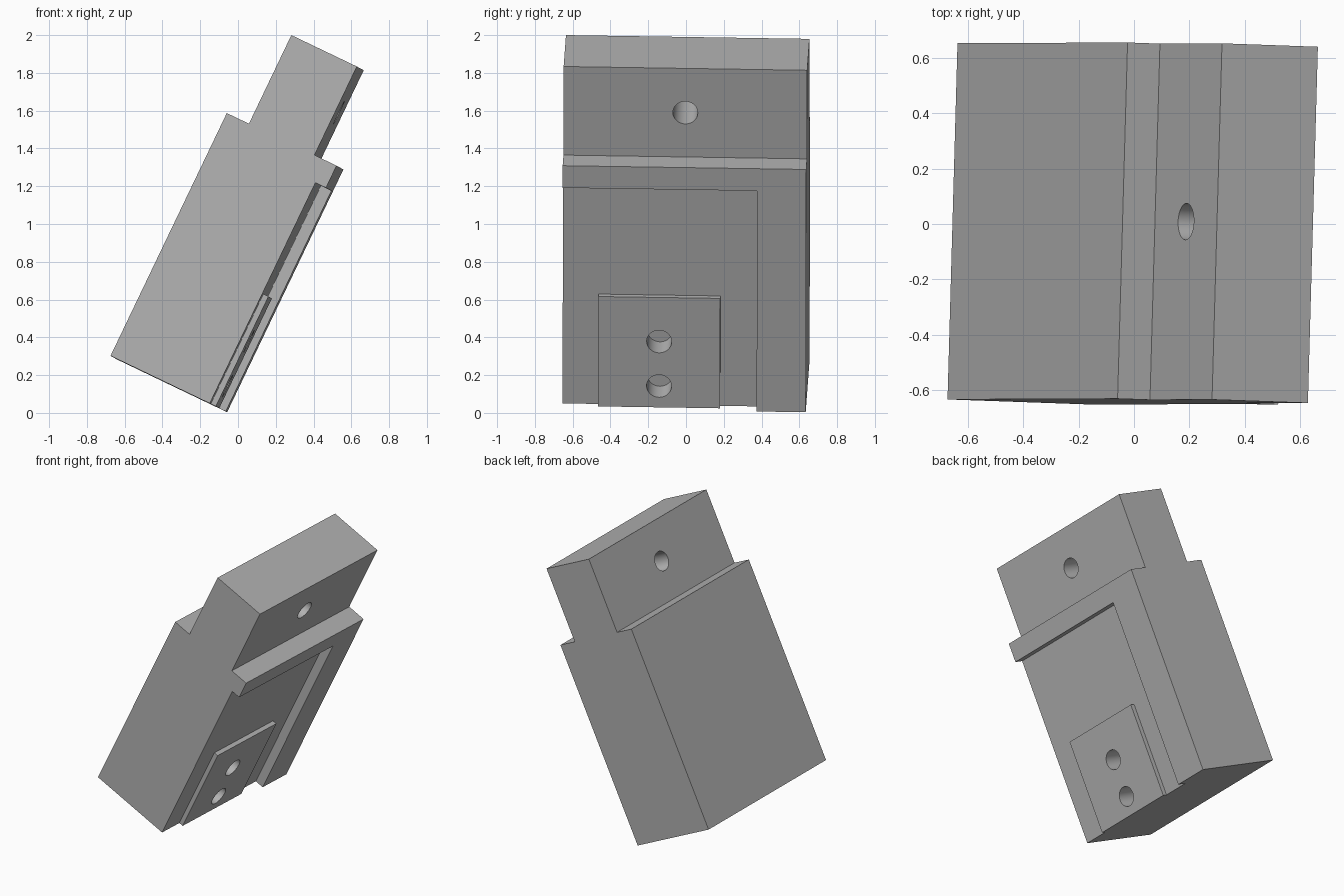
import bpy, bmesh, math
from mathutils import Matrix, Vector

cube = bpy.data.objects.get("Cube")
if cube:
    bpy.data.objects.remove(cube, do_unlink=True)

# Single grey material
grey = bpy.data.materials.new("grey")
grey.use_nodes = True
grey.diffuse_color = (0.45, 0.45, 0.45, 1)
grey.node_tree.nodes["Principled BSDF"].inputs["Base Color"].default_value = (0.45, 0.45, 0.45, 1)

# Leaning frame: local x = thickness, y = depth, z = length
depth_axis = Vector((0.028, 1, -0.0155)).normalized()
length_axis = Vector((0.432, 0, 0.902))
length_axis = (length_axis - depth_axis * length_axis.dot(depth_axis)).normalized()
thick_axis = depth_axis.cross(length_axis)
frame = Matrix((thick_axis, depth_axis, length_axis)).transposed().to_4x4()
frame.translation = (-0.675, -0.635, 0.302)

DEPTH, THICK, RECESS, PAD = 1.29, 0.645, 0.583, 0.613
STEP, TOP, NOTCH = 1.425, 1.945, 0.13


def finish(name, bm):
    bmesh.ops.recalc_face_normals(bm, faces=bm.faces)
    mesh = bpy.data.meshes.new(name)
    bm.to_mesh(mesh)
    bm.free()
    mesh.materials.append(grey)
    obj = bpy.data.objects.new(name, mesh)
    bpy.context.collection.objects.link(obj)
    obj.matrix_world = frame
    return obj


def prism(name, profile, y0, y1):
    """Extrude a thickness/length outline along the depth."""
    bm = bmesh.new()
    face = bm.faces.new([bm.verts.new((x, y0, z)) for x, z in profile])
    new = bmesh.ops.extrude_face_region(bm, geom=[face])["geom"]
    bmesh.ops.translate(bm, vec=(0, y1 - y0, 0),
                        verts=[v for v in new if isinstance(v, bmesh.types.BMVert)])
    return finish(name, bm)


def box(name, x0, x1, y0, y1, z0, z1):
    return prism(name, [(x0, z0), (x1, z0), (x1, z1), (x0, z1)], y0, y1)


def drill(name, x0, x1, y, z, radius=0.066):
    bm = bmesh.new()
    place = Matrix.Translation(((x0 + x1) / 2, y, z)) @ Matrix.Rotation(math.pi / 2, 4, 'Y')
    bmesh.ops.create_cone(bm, cap_ends=True, segments=48, radius1=radius,
                          radius2=radius, depth=x1 - x0, matrix=place)
    return finish(name, bm)


def cut(obj, cutters):
    bpy.context.view_layer.update()
    bpy.context.view_layer.objects.active = obj
    for cutter in cutters:
        mod = obj.modifiers.new("cut", 'BOOLEAN')
        mod.operation, mod.solver, mod.object = 'DIFFERENCE', 'EXACT', cutter
        bpy.ops.object.modifier_apply(modifier=mod.name)


# Block with a stepped neck
body = prism("body", [(0, 0), (THICK, 0), (THICK, STEP), (THICK - NOTCH, STEP),
                      (THICK - NOTCH, TOP), (NOTCH, TOP), (NOTCH, STEP), (0, STEP)], 0, DEPTH)

# Raised pad in the recess
pad = box("raised_pad", RECESS, PAD, 0.19, 0.835, 0, 0.645)

# Recess, through hole in the neck, and two blind holes in the pad
recess = box("recess_cutter", RECESS, 1, -0.2, 1.03, -0.2, 1.295)
neck_hole = drill("neck_hole_cutter", -0.2, 1, DEPTH / 2, 1.685)
pad_holes = [drill("pad_hole_cutter", PAD - 0.135, 0.8, 0.512, z) for z in (0.125, 0.386)]
cut(body, [recess, neck_hole] + pad_holes)
cut(pad, pad_holes)
for cutter in [recess, neck_hole] + pad_holes:
    bpy.data.objects.remove(cutter, do_unlink=True)

# Smooth hole walls, crisp edges
bpy.ops.object.select_all(action='DESELECT')
for obj in (body, pad):
    obj.select_set(True)
bpy.context.view_layer.objects.active = body
bpy.ops.object.shade_smooth_by_angle(angle=math.radians(30))
